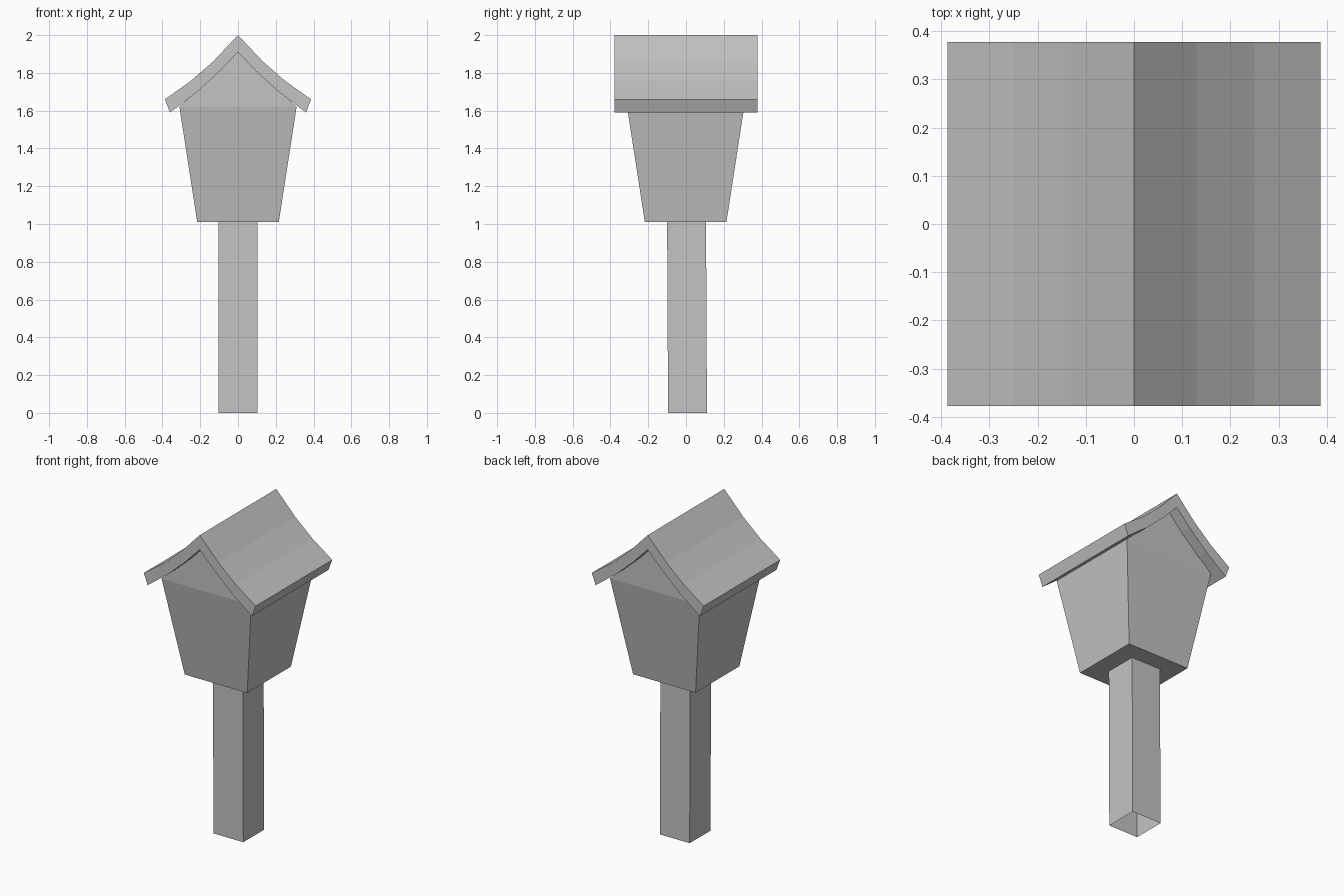
import bpy
import bmesh

if "Cube" in bpy.data.objects:
    bpy.data.objects.remove(bpy.data.objects["Cube"], do_unlink=True)

grey = bpy.data.materials.new("plain_grey")
grey.use_nodes = True
COLOUR = (0.55, 0.55, 0.55, 1)
grey.diffuse_color = COLOUR
grey.node_tree.nodes["Principled BSDF"].inputs["Base Color"].default_value = COLOUR


def finish(name, bm):
    bmesh.ops.recalc_face_normals(bm, faces=bm.faces)
    mesh = bpy.data.meshes.new(name)
    bm.to_mesh(mesh)
    bm.free()
    mesh.materials.append(grey)
    obj = bpy.data.objects.new(name, mesh)
    bpy.context.collection.objects.link(obj)
    return obj


def square(bm, half, z, y=0.0):
    corners = ((-1, -1), (1, -1), (1, 1), (-1, 1))
    return [bm.verts.new((sx * half, y + sy * half, z)) for sx, sy in corners]


def bridge(bm, a, b):
    n = len(a)
    for i in range(n):
        j = (i + 1) % n
        bm.faces.new((a[i], a[j], b[j], b[i]))


# Post: square tube, open at the foot
bm = bmesh.new()
foot = square(bm, 0.103, 0, 0.008)
head = square(bm, 0.103, 1.01, 0.003)
bridge(bm, foot, head)
bm.faces.new(head)
finish("post", bm)

# House: flared box with upright gables and a ridge
bm = bmesh.new()
base = square(bm, 0.216, 1.01, -0.002)
eaves = square(bm, 0.31, 1.62, -0.002)
bridge(bm, base, eaves)
bm.faces.new(base)
ridge = [bm.verts.new((0, y - 0.002, 1.91)) for y in (-0.31, 0.31)]
bm.faces.new((eaves[0], eaves[1], ridge[0]))
bm.faces.new((eaves[2], eaves[3], ridge[1]))
bm.faces.new((eaves[1], eaves[2], ridge[1], ridge[0]))
bm.faces.new((eaves[3], eaves[0], ridge[0], ridge[1]))
finish("house_box", bm)

# Roof: thick swept profile, mirrored about the ridge
upper = [(0, 2.0), (0.13, 1.862), (0.25, 1.757), (0.387, 1.66)]
lower = [(0, 1.91), (0.095, 1.81), (0.216, 1.70), (0.36, 1.59)]


def mirrored(half):
    return [(-x, z) for x, z in reversed(half[1:])] + half


profile = mirrored(upper) + mirrored(lower)[::-1]
bm = bmesh.new()
front, back = [[bm.verts.new((x, y, z)) for x, z in profile]
               for y in (-0.378, 0.378)]
bridge(bm, front, back)
n = len(profile)
for ring in (front, back):
    for i in range(n // 2 - 1):
        bm.faces.new((ring[i], ring[i + 1], ring[n - 2 - i], ring[n - 1 - i]))
finish("roof", bm)
